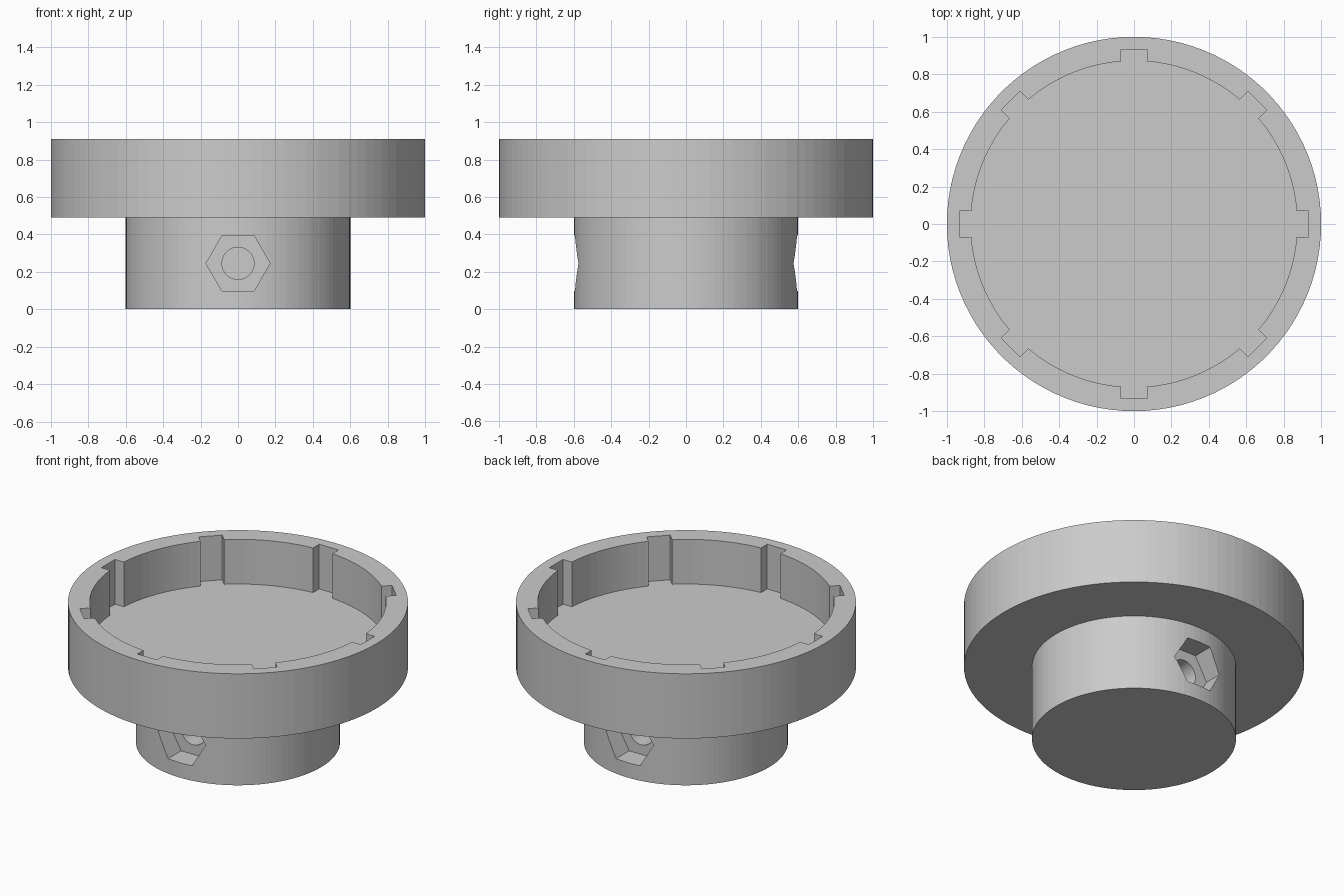
import bpy, bmesh
from math import pi, cos, sin
from mathutils import Matrix

cube = bpy.data.objects.get("Cube")
if cube:
    bpy.data.objects.remove(cube, do_unlink=True)

SEGMENTS = 100
HUB_R, HUB_TOP = 0.6, 0.49
RIM_R, RIM_TOP = 1.0, 0.91
BORE_R, FLOOR_Z = 0.872, 0.62
SCREW_Z = 0.245

grey = bpy.data.materials.new("plain grey")
grey.use_nodes = True
grey.diffuse_color = (0.6, 0.6, 0.6, 1)
grey.node_tree.nodes["Principled BSDF"].inputs["Base Color"].default_value = (0.6, 0.6, 0.6, 1)


def make_object(name, bm):
    bmesh.ops.recalc_face_normals(bm, faces=bm.faces)
    mesh = bpy.data.meshes.new(name)
    bm.to_mesh(mesh)
    bm.free()
    mesh.materials.append(grey)
    obj = bpy.data.objects.new(name, mesh)
    bpy.context.collection.objects.link(obj)
    return obj


def prism(bm, sides, radius, start, end, matrix):
    """Solid prism along local z between two heights."""
    move = Matrix.Translation((0, 0, (start + end) / 2))
    bmesh.ops.create_cone(bm, cap_ends=True, segments=sides, radius1=radius,
                          radius2=radius, depth=end - start, matrix=matrix @ move)


def cut(target, bm, name):
    cutter = make_object(name, bm)
    cutter.hide_render = True
    mod = target.modifiers.new(name, "BOOLEAN")
    mod.operation = "DIFFERENCE"
    mod.solver = "EXACT"
    mod.object = cutter
    graph = bpy.context.evaluated_depsgraph_get()
    target.data = bpy.data.meshes.new_from_object(target.evaluated_get(graph))
    target.modifiers.clear()
    bpy.data.objects.remove(cutter, do_unlink=True)


# Stepped body: narrow closed hub below a wide open cup
profile = [(HUB_R, 0), (HUB_R, HUB_TOP), (RIM_R, HUB_TOP),
           (RIM_R, RIM_TOP), (BORE_R, RIM_TOP), (BORE_R, FLOOR_Z)]
bm = bmesh.new()
rings = []
for r, z in profile:
    angles = [2 * pi * i / SEGMENTS for i in range(SEGMENTS)]
    rings.append([bm.verts.new((r * cos(a), r * sin(a), z)) for a in angles])
for low, high in zip(rings, rings[1:]):
    for i in range(SEGMENTS):
        j = (i + 1) % SEGMENTS
        bm.faces.new((low[i], low[j], high[j], high[i]))
bm.faces.new(rings[0])
bm.faces.new(rings[-1])
body = make_object("cup_and_hub", bm)

# Eight rectangular grooves inside the rim, made from four crossing bars
for k in range(4):
    bm = bmesh.new()
    size = Matrix.Diagonal((2 * 0.932, 0.14, 0.5, 1))
    place = Matrix.Translation((0, 0, FLOOR_Z + 0.25))
    bmesh.ops.create_cube(bm, size=1, matrix=Matrix.Rotation(k * pi / 4, 4, "Z") @ place @ size)
    cut(body, bm, "groove_cutter")

# Hexagonal nut pocket and blind screw hole at the front and the back
for side in (1, -1):
    axis = Matrix.Translation((0, 0, SCREW_Z)) @ Matrix.Rotation(side * pi / 2, 4, "X")
    bm = bmesh.new()
    prism(bm, 6, 0.171, 0.46, 0.8, axis @ Matrix.Rotation(pi / 2, 4, "Z"))
    # turn the hexagon so that two corners lie on the horizontal
    corner = max(v.co.x for v in bm.verts)
    if corner < 0.165:
        bmesh.ops.rotate(bm, verts=bm.verts, cent=(0, 0, SCREW_Z),
                         matrix=Matrix.Rotation(pi / 6, 3, "Y"))
    cut(body, bm, "nut_cutter")
    bm = bmesh.new()
    prism(bm, 48, 0.086, 0.2, 0.7, axis)
    cut(body, bm, "screw_cutter")

for poly in body.data.polygons:
    poly.use_smooth = False
